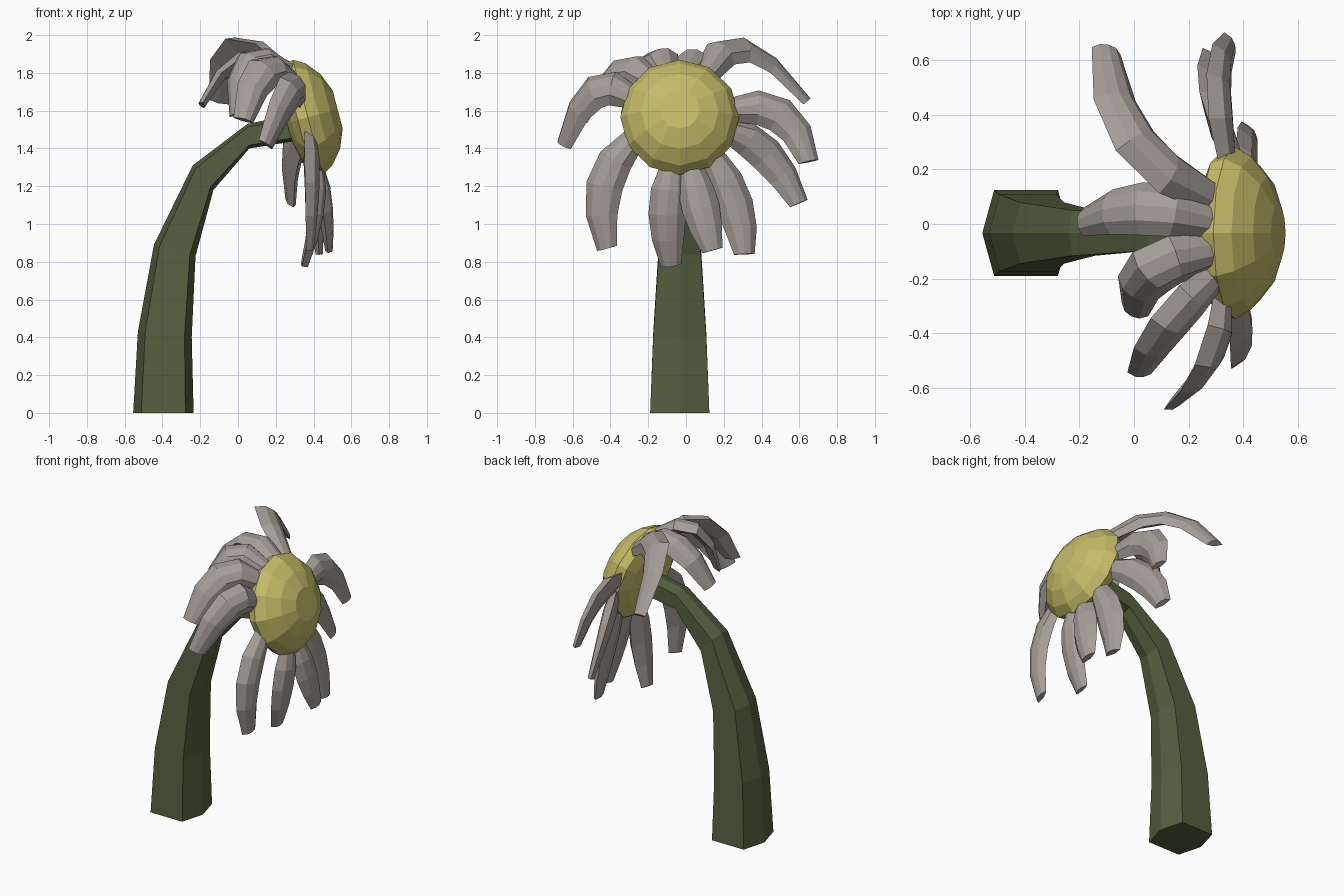
import bpy
import bmesh
from math import cos, sin, pi, radians
from mathutils import Vector

if "Cube" in bpy.data.objects:
    bpy.data.objects.remove(bpy.data.objects["Cube"])


def material(name, rgb):
    m = bpy.data.materials.new(name)
    m.diffuse_color = (*rgb, 1)
    m.use_nodes = True
    m.node_tree.nodes["Principled BSDF"].inputs["Base Color"].default_value = m.diffuse_color
    return m


def loft(name, rings, mat):
    """Skin equal-sized rings of points, with flat caps at both ends."""
    bm = bmesh.new()
    loops = [[bm.verts.new(p) for p in ring] for ring in rings]
    for a, b in zip(loops, loops[1:]):
        for i in range(len(a)):
            bm.faces.new((a[i - 1], a[i], b[i], b[i - 1]))
    bm.faces.new(loops[0])
    bm.faces.new(loops[-1])
    bmesh.ops.recalc_face_normals(bm, faces=bm.faces)
    me = bpy.data.meshes.new(name)
    bm.to_mesh(me)
    bm.free()
    me.materials.append(mat)
    bpy.context.collection.objects.link(bpy.data.objects.new(name, me))


green = material("stem_green", (0.09, 0.115, 0.05))
yellow = material("centre_yellow", (0.56, 0.50, 0.14))
grey = material("petal_grey", (0.38, 0.345, 0.32))

# Stem: tapered six-sided tube, each ring given by its left and right edge (x, z)
edges = [(-.555, 0, -.235, 0), (-.53, .43, -.245, .40), (-.445, .89, -.225, .83),
         (-.24, 1.31, -.13, 1.18), (.05, 1.53, .06, 1.40), (.30, 1.58, .31, 1.44)]
rings = []
for x1, z1, x2, z2 in edges:
    a, b = Vector((x1, -.033, z1)), Vector((x2, -.033, z2))
    mid, half = (a + b) / 2, (b - a) / 2
    width = Vector((0, half.length * .98, 0))
    rings.append([mid - half, mid - half * .73 + width, mid + half * .73 + width,
                  mid + half, mid + half * .73 - width, mid - half * .73 - width])
loft("stem", rings, green)

# Flower centre: faceted dome, tilted slightly upward
centre = Vector((.37, -.033, 1.565))
normal = Vector((.967, 0, .255))
up = Vector((-.255, 0, .967))
side = Vector((0, 1, 0))


def radial(angle):
    return up * cos(angle) + side * sin(angle)


profile = [(.10, -.115), (.22, -.09), (.295, -.055), (.315, 0),
           (.28, .06), (.205, .122), (.105, .163)]
loft("flower_centre", [[centre + normal * d + radial(k * pi / 6) * r for k in range(12)]
                       for r, d in profile], yellow)

# Petals: angle around the rim, a point halfway along, and the tip
petals = [
    (-115, (.39, -.435, 1.20), (.38, -.42, .87)),
    (-172, (.41, -.10, 1.05), (.35, -.08, .78)),
    (168, (.46, .08, 1.08), (.48, .14, .86)),
    (140, (.41, .26, 1.10), (.43, .31, .84)),
    (105, (.29, .43, 1.37), (.28, .60, 1.11)),
    (80, (.31, .50, 1.58), (.35, .65, 1.33)),
    (30, (.01, .31, 1.93), (-.10, .64, 1.65)),
    (10, (.02, .06, 1.87), (-.19, .01, 1.63)),
    (-16, (.06, -.18, 1.87), (.00, -.32, 1.58)),
    (-38, (.14, -.37, 1.81), (.03, -.54, 1.55)),
    (-66, (.28, -.49, 1.70), (.15, -.65, 1.42)),
]
half_widths = [.065, .095, .10, .085, .055]
half_thick = [.04, .055, .05, .04, .025]
section = [(-1, -.3), (-.55, .6), (0, .85), (.55, .6), (1, -.3), (0, -.75)]

for number, (angle, middle, tip) in enumerate(petals, 1):
    out = radial(radians(angle))
    base, tip = centre - normal * .02 + out * .27, Vector(tip)
    control = Vector(middle) * 2 - (base + tip) / 2
    across, previous, rings = out.cross(normal), None, []
    for i, (w, h) in enumerate(zip(half_widths, half_thick)):
        t = i / 4
        p = base * (1 - t) ** 2 + control * 2 * t * (1 - t) + tip * t * t
        along = ((control - base) * (1 - t) + (tip - control) * t).normalized()
        if previous:  # carry the width direction along the bend
            across = previous.rotation_difference(along) @ across
        across = (across - along * across.dot(along)).normalized()
        face = across.cross(along)
        rings.append([p + across * u * w + face * v * h for u, v in section])
        previous = along
    loft(f"petal_{number}", rings, grey)
